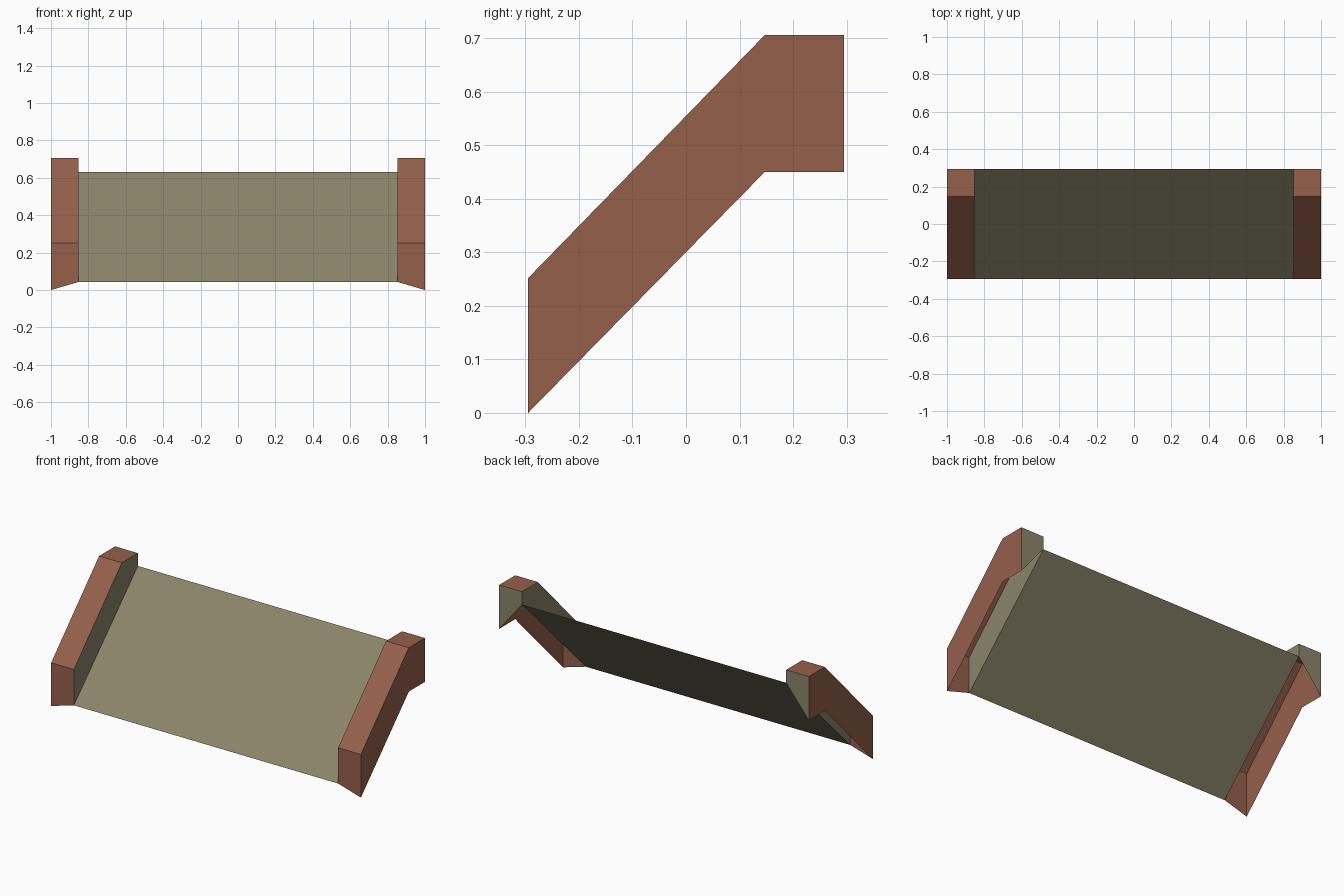
import bpy

if "Cube" in bpy.data.objects:
    bpy.data.objects.remove(bpy.data.objects["Cube"])


def material(name, rgb):
    m = bpy.data.materials.new(name)
    m.diffuse_color = (*rgb, 1.0)
    m.use_nodes = True
    m.node_tree.nodes["Principled BSDF"].inputs["Base Color"].default_value = m.diffuse_color
    return m


brown = material("brown", (0.30, 0.117, 0.071))
olive = material("olive", (0.26, 0.235, 0.145))

D, H, IN = 0.295, 0.706, 0.853      # half depth, height, inner rail edge
LOW, HIGH = 0.043, 0.631            # sheet height at front and back

TOP = [(-D, 0.252), (0.147, H), (D, H)]          # upper edge of a rail (y, z)
OUTER = [(D, 0.45), (0.147, 0.45), (-D, 0.0)]    # lower edge, outer wall
INNER = [(D, HIGH), (-D, LOW)]                   # lower edge, inner wall


def make(name, verts, faces, mats, indices):
    me = bpy.data.meshes.new(name)
    me.from_pydata(verts, [], faces)
    for m in mats:
        me.materials.append(m)
    for p, i in zip(me.polygons, indices):
        p.material_index = i
    ob = bpy.data.objects.new(name, me)
    bpy.context.collection.objects.link(ob)
    return ob


def rail(name, side):
    # hollow shell, open underneath: brown outside, olive inner wall and back
    verts = [(side, y, z) for y, z in TOP + OUTER]
    verts += [(side * IN, y, z) for y, z in TOP + INNER]
    faces = [(5, 4, 3, 2, 1, 0),      # outer wall
             (0, 1, 7, 6),            # slope
             (1, 2, 8, 7),            # flat top
             (5, 0, 6, 10),           # front
             (2, 3, 9, 8),            # back
             (6, 7, 8, 9, 10)]        # inner wall
    # outer wall runs front-bottom to back on +x; flip as needed per side
    if side > 0:
        faces[0] = faces[0]
    else:
        faces = [tuple(reversed(f)) for f in faces]
    return make(name, verts, faces, [brown, olive], [0, 0, 0, 0, 1, 1])


# side rails
for name, side in (("right_rail", 1), ("left_rail", -1)):
    ob = rail(name, side)
    # consistent outward normals
    import bmesh
    bm = bmesh.new()
    bm.from_mesh(ob.data)
    bmesh.ops.recalc_face_normals(bm, faces=bm.faces)
    bm.faces.ensure_lookup_table()
    if bm.faces[0].normal.x * side < 0:
        bmesh.ops.reverse_faces(bm, faces=bm.faces)
    bm.to_mesh(ob.data)
    bm.free()

# sloping sheet between the rails
make("sloping_sheet",
     [(-IN, -D, LOW), (IN, -D, LOW), (IN, D, HIGH), (-IN, D, HIGH)],
     [(0, 1, 2, 3)], [olive], [0])
